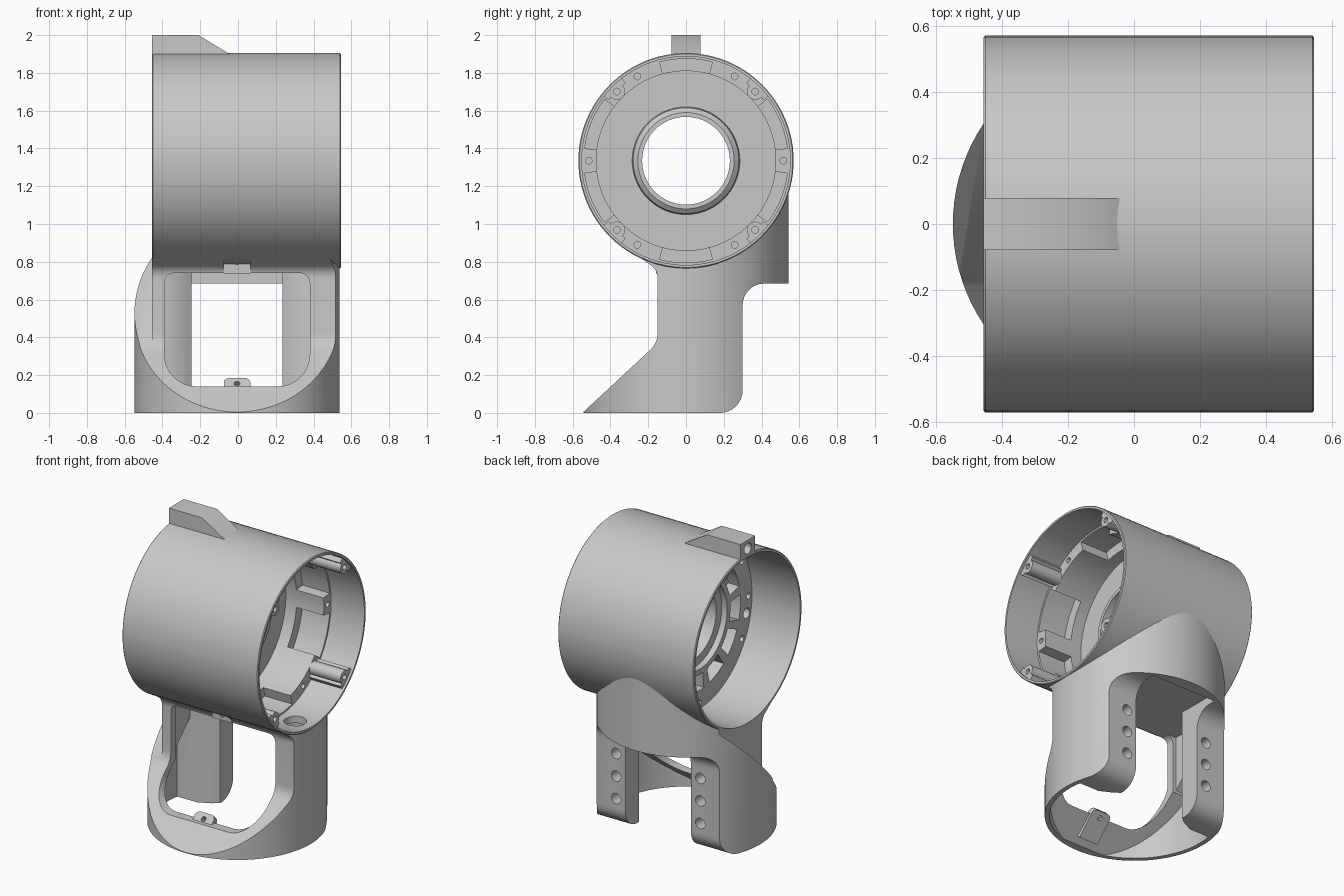
import bpy, bmesh
from math import sin, cos, radians, pi
from mathutils import Vector

if "Cube" in bpy.data.objects:
    bpy.data.objects.remove(bpy.data.objects["Cube"], do_unlink=True)

grey = bpy.data.materials.new("light_grey")
grey.use_nodes = True
COLOR = (0.58, 0.58, 0.58, 1)
grey.diffuse_color = COLOR
grey.node_tree.nodes["Principled BSDF"].inputs["Base Color"].default_value = COLOR

AXIS_Z = 1.335   # height of the horizontal barrel axis
CX = -0.005      # centre of the vertical socket
PLACE = {"x": lambda a, b, t: (t, a, b),
         "y": lambda a, b, t: (a, t, b),
         "z": lambda a, b, t: (a, b, t)}


def make(name, bm):
    bmesh.ops.recalc_face_normals(bm, faces=bm.faces)
    mesh = bpy.data.meshes.new(name)
    bm.to_mesh(mesh)
    bm.free()
    mesh.materials.append(grey)
    ob = bpy.data.objects.new(name, mesh)
    bpy.context.collection.objects.link(ob)
    return ob


def prism(name, pts, axis, lo, hi):
    """Extrude a 2D outline along one axis."""
    bm = bmesh.new()
    rings = [[bm.verts.new(PLACE[axis](a, b, t)) for a, b in pts] for t in (lo, hi)]
    n = len(pts)
    for ring in rings:
        bm.faces.new(ring)
    for i in range(n):
        j = (i + 1) % n
        bm.faces.new((rings[0][i], rings[0][j], rings[1][j], rings[1][i]))
    return make(name, bm)


def arc(ca, cb, r, start=0, end=360, n=64):
    closed = abs(end - start) >= 360
    steps = n if closed else n - 1
    return [(ca + r * cos(radians(start + (end - start) * i / steps)),
             cb + r * sin(radians(start + (end - start) * i / steps))) for i in range(n)]


def rounded(corners, n=8):
    """Outline from (a, b, radius) corners."""
    out = []
    for i, (a, b, r) in enumerate(corners):
        p = Vector((a, b))
        if not r:
            out.append((a, b))
            continue
        u = (Vector(corners[i - 1][:2]) - p).normalized()
        v = (Vector(corners[(i + 1) % len(corners)][:2]) - p).normalized()
        half = u.angle(v) / 2
        mid = p + (u + v).normalized() * (r / sin(half))
        s = p + u * (r * cos(half) / sin(half)) - mid
        e = p + v * (r * cos(half) / sin(half)) - mid
        turn = s.angle(e)
        for k in range(n + 1):
            t = k / n
            q = mid + (s * sin((1 - t) * turn) + e * sin(t * turn)) / sin(turn)
            out.append((q.x, q.y))
    return out


def boolean(ob, tools, op="DIFFERENCE"):
    """Apply each tool to the object, then drop the tool."""
    for tool in tools:
        tool.hide_render = True
        mod = ob.modifiers.new("cut", "BOOLEAN")
        mod.operation, mod.solver, mod.object = op, "EXACT", tool
        apply(ob)
        bpy.data.objects.remove(tool, do_unlink=True)


def apply(ob):
    dg = bpy.context.evaluated_depsgraph_get()
    dg.update()
    mesh = bpy.data.meshes.new_from_object(ob.evaluated_get(dg))
    ob.modifiers.clear()
    ob.data = mesh


def smooth(ob):
    bpy.ops.object.select_all(action="DESELECT")
    ob.select_set(True)
    bpy.context.view_layer.objects.active = ob
    bpy.ops.object.shade_smooth_by_angle(angle=radians(32))


def rod(axis, a, b, r, lo, hi, n=24):
    return prism("cutter", arc(a, b, r, n=n), axis, lo, hi)


def on_barrel(angle, r):
    return r * cos(radians(angle)), AXIS_Z + r * sin(radians(angle))


def sector(mid, half, r1, r2, lo, hi):
    pts = arc(0, AXIS_Z, r1, mid - half, mid + half, 12)
    pts += arc(0, AXIS_Z, r2, mid + half, mid - half, 12)
    return prism("cutter", pts, "x", lo, hi)


# Barrel: revolved section with inner flange, partition and hub
section = [(-.455, .565), (-.45, .57), (.54, .57), (.545, .565), (.545, .552), (.3, .552),
           (.3, .475), (.02, .475), (.02, .285), (.05, .28), (.07, .255), (.07, .232),
           (-.06, .232), (-.06, .29), (-.1, .29), (-.1, .552), (-.455, .552)]
bm = bmesh.new()
N = 96
rows = [[bm.verts.new((x, r * cos(2 * pi * k / N), AXIS_Z + r * sin(2 * pi * k / N)))
         for x, r in section] for k in range(N)]
for k in range(N):
    for i in range(len(section)):
        j = (i + 1) % len(section)
        m = (k + 1) % N
        bm.faces.new((rows[k][i], rows[k][j], rows[m][j], rows[m][i]))
barrel = make("barrel", bm)

# Four long screw bosses, webbed to the wall inside the open end
corners = (45, 135, 225, 315)
boolean(barrel, [sector(a, 7, .52, .56, .2, .53) for a in corners], "UNION")
boolean(barrel, [rod("x", *on_barrel(a, .518), .044, .2, .53) for a in corners], "UNION")
boolean(barrel, [rod("x", *on_barrel(a, .518), .018, .4, .6, 12) for a in corners])

# Flange screw holes, inward-open recesses between the pads, and partition pockets
boolean(barrel, [rod("x", *on_barrel(a, .515), .018, .2, .4, 12)
                 for a in (0, 60, 120, 180, 240, 300)])
boolean(barrel, [sector(a, 15, .46, .54, .1, .4) for a in (22, 90, 158, 202, 270, 338)])
boolean(barrel, [sector(a, 11, .325, .43, -.2, -.02) for a in range(5, 365, 30)])
boolean(barrel, [rod("x", *on_barrel(a, .515), .02, -.2, -.03, 12) for a in range(0, 360, 30)])
boolean(barrel, [rod("x", *on_barrel(192, .505), .034, -.2, -.03, 16)])
boolean(barrel, [rod("z", .42, 0, .07, .6, 1)])
smooth(barrel)

# Fin on top of the barrel with a bore in its end
fin = prism("top_fin", [(-.455, 1.888), (-.455, 2), (-.21, 2), (-.03, 1.892), (-.03, 1.888)],
            "y", -.078, .078)
boolean(fin, [rod("x", 0, 1.945, .036, -.6, -.25)])
smooth(fin)

# Socket: vertical cylinder trimmed by a side outline
socket = prism("socket", arc(CX, 0, .543, n=96), "z", 0, AXIS_Z)
side = rounded([(-.548, 0, 0), (-.15, .37, .12), (-.15, .755, .08), (-.26, .835, 0),
                (-.26, 1.3, 0), (.6, 1.3, 0), (.6, .685, 0), (.3, .685, .115), (.3, 0, .12)])
boolean(socket, [prism("cutter", side, "x", -1, 1)], "INTERSECT")


def above_slope(drop, x):
    """Everything above the sloped cut, outside the barrel's closed end."""
    pts = [(-.6, -.05 - drop), (.4, .915 - drop), (.4, 1.5), (-.6, 1.5)]
    return prism("cutter", pts, "x", -1, x)


boolean(socket, [above_slope(0, -.455)])

# Hollow inside with a flat ceiling, leaving two thick rear legs
legs = [(.36, .09), (.28, .13), (.24, .16), (.24, .31)]
plan = arc(0, 0, .513, 170, 370, 48) + legs + [(-x, y) for x, y in reversed(legs)]
hollow = prism("cutter", [(x + CX, y) for x, y in plan], "z", -.2, 1.2)
inner = [(-.49, -.1), (-.49, 0), (-.1, .355), (-.1, .74), (.6, .74), (.6, -.1)]
boolean(hollow, [prism("cutter", inner, "x", -1, 1)], "INTERSECT")
boolean(hollow, [above_slope(.06, -.415)])


def block(x, y1, y2, z1, z2):
    return prism("cutter", [(CX - x, y1), (CX + x, y1), (CX + x, y2), (CX - x, y2)], "z", z1, z2)


window = rounded([(-.39, .14, .17), (.38, .14, .17), (.38, .74, .05), (-.39, .74, .05)])
boolean(socket, [hollow,
                 prism("cutter", window, "y", -.7, .05),
                 block(.241, .2, .7, -.1, .684),
                 block(.242, .2, .46, .6, .74),
                 block(.072, -.5, -.155, .7, .815),
                 rod("x", 0, AXIS_Z, .56, -1, 1, 96),
                 rod("z", .42, 0, .07, .6, 1)])

# Three bolt holes in each rear leg
boolean(socket, [rod("y", CX + sx * .31, z, .035, .16, .4)
                 for sx in (-1, 1) for z in (.19, .34, .49)])
smooth(socket)

# Screw tabs above and below the window
for name, spot, tilt, foot in (("upper_tab", (0, -.14, .778), 0, -.04),
                               ("lower_tab", (0, -.337, .145), -.77, -.16)):
    tab = rounded([(-.075, foot, 0), (.065, foot, 0), (.065, .035, .03), (-.075, .035, .03)])
    ob = prism(name, tab, "y", -.02, .02)
    boolean(ob, [rod("y", CX, -.005, .016, -.1, .1, 16)])
    ob.location = spot
    ob.rotation_euler.x = tilt
    smooth(ob)
